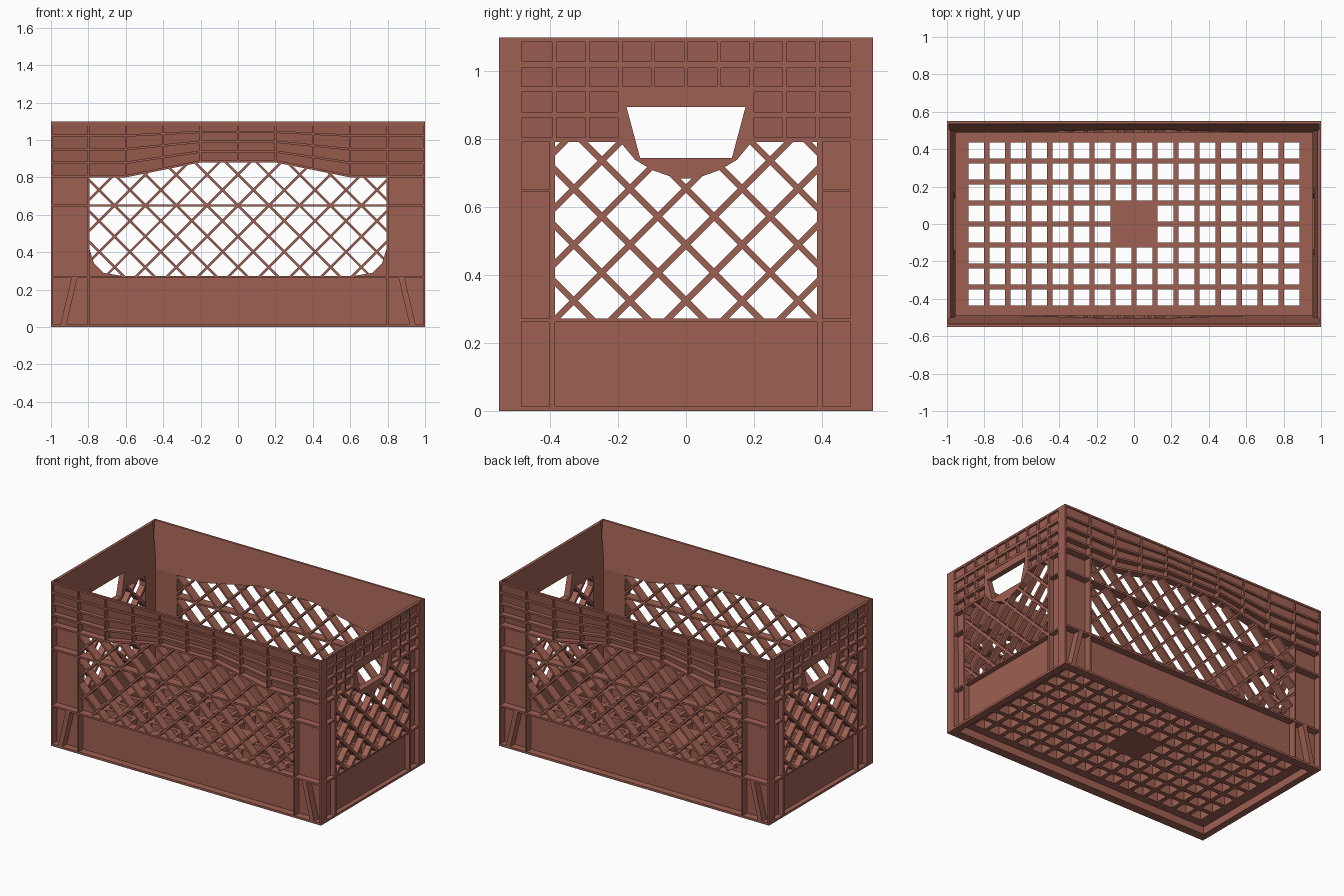
import bpy, bmesh, math

if "Cube" in bpy.data.objects:
    bpy.data.objects.remove(bpy.data.objects["Cube"])

mat = bpy.data.materials.new("brown_red_plastic")
mat.diffuse_color = (0.345, 0.117, 0.085, 1)
mat.use_nodes = True
mat.node_tree.nodes["Principled BSDF"].inputs["Base Color"].default_value = mat.diffuse_color


def finish(bm, name):
    bmesh.ops.recalc_face_normals(bm, faces=bm.faces)
    me = bpy.data.meshes.new(name)
    bm.to_mesh(me)
    bm.free()
    me.materials.append(mat)
    bpy.context.collection.objects.link(bpy.data.objects.new(name, me))


def build(name, prisms, long_side):
    """Make a wall part twice. A prism is (outline in u,z ; inner depth ; outer depth)."""
    for label, s in (("front" if long_side else "right", 1), ("back" if long_side else "left", -1)):
        bm = bmesh.new()
        for poly, din, dout in prisms:
            rings = []
            for fn in (din, dout):
                ring = []
                for u, z in poly:
                    d = fn(z) if callable(fn) else fn
                    co = (s * u, -s * d, z) if long_side else (s * d, s * u, z)
                    ring.append(bm.verts.new(co))
                rings.append(ring)
            a, b = rings
            n = len(a)
            bm.faces.new(a)
            bm.faces.new(b)
            for i in range(n):
                j = (i + 1) % n
                bm.faces.new((a[i], a[j], b[j], b[i]))
        finish(bm, label + "_" + name)


def rect(u0, u1, z0, z1):
    return [(u0, z0), (u1, z0), (u1, z1), (u0, z1)]


def cut(poly, a, b, keep=1):
    """Keep the part of a polygon left (1) or right (-1) of the line a-b."""
    def side(p):
        return keep * ((b[0] - a[0]) * (p[1] - a[1]) - (b[1] - a[1]) * (p[0] - a[0]))
    out = []
    for i, p in enumerate(poly):
        q = poly[(i + 1) % len(poly)]
        sp, sq = side(p), side(q)
        if sp >= 0:
            out.append(p)
        if sp * sq < 0:
            t = sp / (sp - sq)
            out.append((p[0] + t * (q[0] - p[0]), p[1] + t * (q[1] - p[1])))
    return out if len(out) > 2 else []


def edges(poly):
    return list(zip(poly, poly[1:] + poly[:1]))


def clip_in(poly, region):
    for a, b in edges(region):
        poly = cut(poly, a, b) if poly else []
    return poly


def clip_out(poly, region):
    pieces = []
    for a, b in edges(region):
        if not poly:
            break
        piece = cut(poly, a, b, -1)
        if piece:
            pieces.append(piece)
        poly = cut(poly, a, b)
    return pieces


def lattice(zc, width, pitch, region):
    """Crossing diagonal bars, clipped to a convex opening."""
    bars, h = [], width * 0.7071
    for k in range(-9, 10):
        for s in (1, -1):
            c = zc + k * pitch
            quad = [(-2, c - 2 * s - h), (2, c + 2 * s - h),
                    (2, c + 2 * s + h), (-2, c - 2 * s + h)]
            quad = clip_in(quad, region)
            if quad:
                bars.append(quad)
    return bars


def mirrored(polys):
    return polys + [[(-u, z) for u, z in p][::-1] for p in polys]


def slope(base, top):
    # the inner wall leans outward above the opening
    return lambda z: base + (top - base) * min(1, max(0, (z - 0.8) / 0.3))


# ---- long walls ----
F_IN, F_SHEET, F_OUT = slope(0.49, 0.535), slope(0.502, 0.545), 0.55


def arch(x):
    return 0.8 + 0.08 * min(1, max(0, (0.6 - abs(x)) / 0.4))


xs = [i / 10 for i in range(-8, 9)]
corner = [(0.6, 0.27), (0.72, 0.29), (0.77, 0.34), (0.795, 0.42), (0.8, 0.5)]
lower_opening = [(-u, z) for u, z in corner[::-1]] + corner + [(0.8, 0.8), (-0.8, 0.8)]
upper_opening = [(-0.6, 0.8), (0.6, 0.8), (0.2, 0.88), (-0.2, 0.88)]

sheet = [rect(-0.8, 0.8, 0, 0.27)]
sheet += mirrored([rect(0.8, 0.99, 0, 0.8), rect(0.8, 0.99, 0.8, 1.1)])
sheet += mirrored([[(0.8, 0.27), b, a] for a, b in zip(corner, corner[1:])])
sheet += [[(a, arch(a)), (b, arch(b)), (b, 1.1), (a, 1.1)] for a, b in zip(xs, xs[1:])]
build("wall_panel", [(p, F_IN, F_SHEET) for p in sheet], True)

ribs = [rect(-1, 1, 1.088, 1.1), rect(-1, 1, 0, 0.014),
        rect(-1, 1, 0.262, 0.274), rect(-1, 1, 0.644, 0.656)]
full = [-1] + xs + [1]
for k in range(4):                      # arched horizontal ribs
    t = k / 4
    for a, b in zip(full, full[1:]):
        za, zb = (arch(x) + (1.09 - arch(x)) * t for x in (a, b))
        ribs.append([(a, za), (b, zb), (b, zb + 0.012), (a, za + 0.012)])
for i in range(-4, 5):                  # upright ribs in the top band
    x = i * 0.2
    ribs.append(rect(x - 0.005, x + 0.005, arch(x), 1.1))
ribs += mirrored([rect(0.795, 0.805, 0, 0.8),
                  [(0.918, 0.01), (0.95, 0.01), (0.89, 0.266), (0.858, 0.266)]])
build("wall_ribs", [(p, F_IN, F_OUT) for p in ribs], True)
bars = lattice(0.65, 0.013, 0.165, lower_opening) + lattice(0.65, 0.013, 0.165, upper_opening)
build("lattice", [(p, 0.49, 0.548) for p in bars], True)

# ---- short walls ----
S_IN, S_SHEET, S_OUT = slope(0.955, 0.98), slope(0.967, 0.99), 1.0
hole = [(-0.135, 0.745), (0.135, 0.745), (0.175, 0.895), (-0.175, 0.895)]
surround = [(-0.15, 0.74), (-0.1, 0.71), (-0.03, 0.685), (0.03, 0.685), (0.1, 0.71),
            (0.15, 0.74), (0.2, 0.8), (0.2, 0.95), (-0.2, 0.95), (-0.2, 0.8)]

sheet = [rect(-0.385, 0.385, 0, 0.27), rect(-0.5, 0.5, 0.945, 1.1)]
sheet += mirrored([rect(0.385, 0.5, 0, 0.8), rect(0.2, 0.5, 0.8, 0.945)])
build("wall_panel", [(p, S_IN, S_SHEET) for p in sheet], False)

pitch = 0.0968
ribs = [rect(-0.49, 0.49, 1.086, 1.1), rect(-0.49, 0.49, 1.01, 1.03),
        rect(-0.49, 0.49, 0.94, 0.955), rect(-0.49, 0.49, 0, 0.014),
        rect(-0.49, 0.49, 0.263, 0.273)]
ribs += mirrored([rect(0.484, 0.502, 0, 1.1), rect(0.385, 0.402, 0, 0.8),
                  rect(0.385, 0.49, 0.646, 0.654), rect(0.2, 0.49, 0.865, 0.88),
                  rect(0.2, 0.49, 0.792, 0.806)])
for i in range(-4, 5):                  # pocket dividers
    u = i * pitch
    ribs.append(rect(u - 0.006, u + 0.006, 0.8 if abs(i) > 1 else 0.945, 1.1))
build("wall_ribs", [(p, S_IN, S_OUT) for p in ribs], False)
build("corner_edges", [(p, 0.99, 1.0) for p in mirrored([rect(0.49, 0.55, 0, 1.1)])], False)

build("handle_surround", [(p, S_IN, 0.998) for p in clip_out(surround, hole)], False)
bars = []
for p in lattice(0.325, 0.018, 0.165, rect(-0.385, 0.385, 0.27, 0.8)):
    bars += clip_out(p, surround)
build("lattice", [(p, 0.957, 0.998) for p in bars], False)

# ---- floor grid ----
bm = bmesh.new()


def box(x0, x1, y0, y1, z0=0.05, z1=0.11):
    v = [bm.verts.new((x, y, z)) for z in (z0, z1) for x, y in ((x0, y0), (x1, y0), (x1, y1), (x0, y1))]
    for f in ((0, 1, 2, 3), (4, 5, 6, 7), (0, 1, 5, 4), (1, 2, 6, 5), (2, 3, 7, 6), (3, 0, 4, 7)):
        bm.faces.new([v[i] for i in f])


P, W = 0.1125, 0.014
for s in (-1, 1):                       # border strips
    box(*sorted((s * 0.886, s * 0.96)), -0.495, 0.495)
    box(-0.886, 0.886, *sorted((s * 0.436, s * 0.495)))
for i in range(-7, 8):
    box(i * P - W, i * P + W, -0.436, 0.436)
for j in range(-3, 4):
    box(-0.886, 0.886, j * P - W, j * P + W)
box(-0.126, 0.126, -0.126, 0.126, 0.048, 0.112)
finish(bm, "floor_grid")
